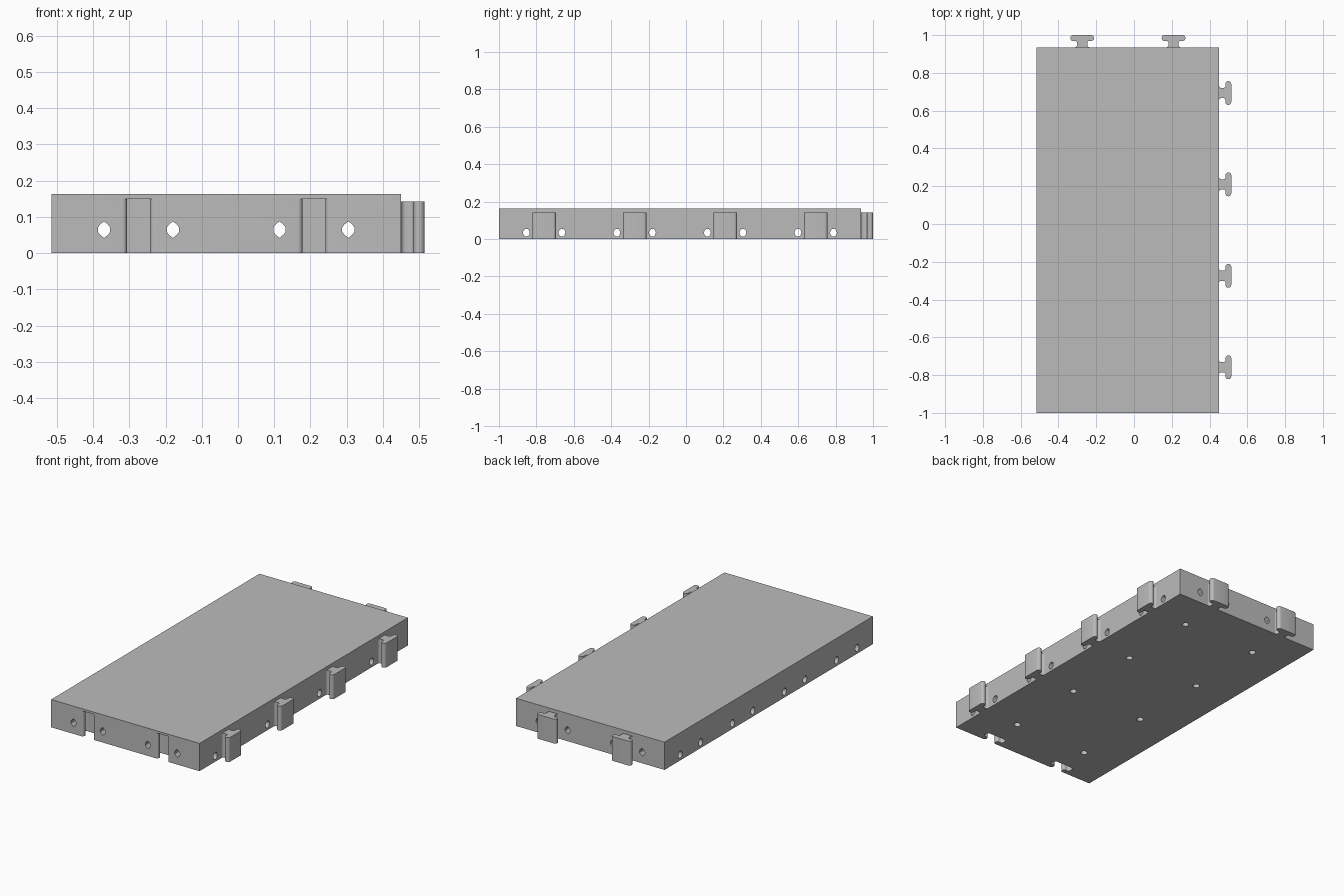
import bpy, bmesh, math
from mathutils import Matrix, Vector

cube = bpy.data.objects.get("Cube")
if cube:
    bpy.data.objects.remove(cube, do_unlink=True)

grey = bpy.data.materials.new("light grey")
grey.use_nodes = True
grey.diffuse_color = (0.5, 0.5, 0.5, 1)
grey.node_tree.nodes["Principled BSDF"].inputs["Base Color"].default_value = (0.5, 0.5, 0.5, 1)

# Plate extents and connector layout
X0, X1, Y0, Y1, TOP = -0.515, 0.45, -1.0, 0.935, 0.163
MID, PITCH = -0.0325, 0.484
cols = [MID + PITCH * k for k in (-0.5, 0.5)]
rows = [MID + PITCH * k for k in (-1.5, -0.5, 0.5, 1.5)]


def add_prism(bm, outline, depth, matrix):
    """Extrude a 2D outline along local z and place it."""
    rings = [[bm.verts.new(matrix @ Vector((u, v, w))) for u, v in outline] for w in (0, depth)]
    n = len(outline)
    bm.faces.new(rings[0][::-1])
    bm.faces.new(rings[1])
    for i in range(n):
        j = (i + 1) % n
        bm.faces.new((rings[0][i], rings[0][j], rings[1][j], rings[1][i]))


def make_object(name, prisms):
    bm = bmesh.new()
    for prism in prisms:
        add_prism(bm, *prism)
    bmesh.ops.recalc_face_normals(bm, faces=bm.faces)
    mesh = bpy.data.meshes.new(name)
    bm.to_mesh(mesh)
    bm.free()
    mesh.materials.append(grey)
    obj = bpy.data.objects.new(name, mesh)
    bpy.context.collection.objects.link(obj)
    return obj


def arc(cx, cy, r, a0, a1, steps=5):
    return [(cx + r * math.cos(math.radians(a0 + (a1 - a0) * i / steps)),
             cy + r * math.sin(math.radians(a0 + (a1 - a0) * i / steps))) for i in range(steps + 1)]


def tee(gap, base):
    """T-shaped connector outline pointing along +v, with a flared root and a rounded head."""
    neck, head, length, r = 0.027 + gap, 0.063 + gap, 0.065 + gap, 0.015
    half = [(neck + 0.012, base)]
    half += arc(neck + 0.012, 0.012, 0.012, 270, 180)
    half += arc(neck + 0.01, 0.024 - gap, 0.01, 180, 90)
    half += arc(head - r, 0.034 - gap + r, r, -90, 0)
    half += arc(head - r, length - r, r, 0, 90)
    return half + [(-u, v) for u, v in reversed(half)]


def oval(rx, rz, sides=16):
    return [(rx * math.cos(math.tau * i / sides), rz * math.sin(math.tau * i / sides)) for i in range(sides)]


def smooth(obj):
    bpy.ops.object.select_all(action="DESELECT")
    obj.select_set(True)
    bpy.context.view_layer.objects.active = obj
    bpy.ops.object.shade_smooth_by_angle(angle=math.radians(35))


def cut(target, name, prisms):
    cutter = make_object(name, prisms)
    cutter.hide_render = True
    mod = target.modifiers.new(name, "BOOLEAN")
    mod.operation, mod.solver, mod.object = "DIFFERENCE", "EXACT", cutter
    bpy.context.view_layer.objects.active = target
    bpy.ops.object.modifier_apply(modifier=mod.name)
    bpy.data.objects.remove(cutter, do_unlink=True)


# Main plate
plate = make_object("plate", [([(X0, Y0), (X1, Y0), (X1, Y1), (X0, Y1)], TOP, Matrix())])

# Sockets in the front edge
cut(plate, "socket_cutter",
    [(tee(0.005, -0.02), 0.17, Matrix.Translation((x, Y0, -0.02))) for x in cols])

# Tunnels running lengthwise, with pointed top and bottom
pointed = [(0, -0.023), (0.011, -0.014), (0.017, -0.006), (0.017, 0.006), (0.011, 0.014),
           (0, 0.023), (-0.011, 0.014), (-0.017, 0.006), (-0.017, -0.006), (-0.011, -0.014)]
turn_y = Matrix.Rotation(math.radians(90), 4, "X")
cut(plate, "long_tunnel_cutter",
    [(pointed, 2.2, Matrix.Translation((x + s * 0.095, 1.1, 0.065)) @ turn_y) for x in cols for s in (-1, 1)])

# Tunnels running crosswise
turn_x = Matrix.Rotation(math.radians(90), 4, "Z") @ turn_y
cut(plate, "cross_tunnel_cutter",
    [(oval(0.018, 0.021), 1.3, Matrix.Translation((-0.65, y + s * 0.095, 0.034)) @ turn_x)
     for y in rows for s in (-1, 1)])

# Blind holes in the underside
cut(plate, "bottom_hole_cutter",
    [(oval(0.019, 0.019), 0.14, Matrix.Translation((x, y, -0.02))) for x in cols for y in rows])
smooth(plate)

# Connector tabs on the back and on the +x side
turn_side = Matrix.Rotation(math.radians(-90), 4, "Z")
for i, x in enumerate(cols):
    smooth(make_object(f"back_tab_{i + 1}", [(tee(0, -0.001), 0.143, Matrix.Translation((x, Y1, 0)))]))
for i, y in enumerate(rows):
    smooth(make_object(f"side_tab_{i + 1}",
                       [(tee(0, -0.001), 0.143, Matrix.Translation((X1, y, 0)) @ turn_side)]))
